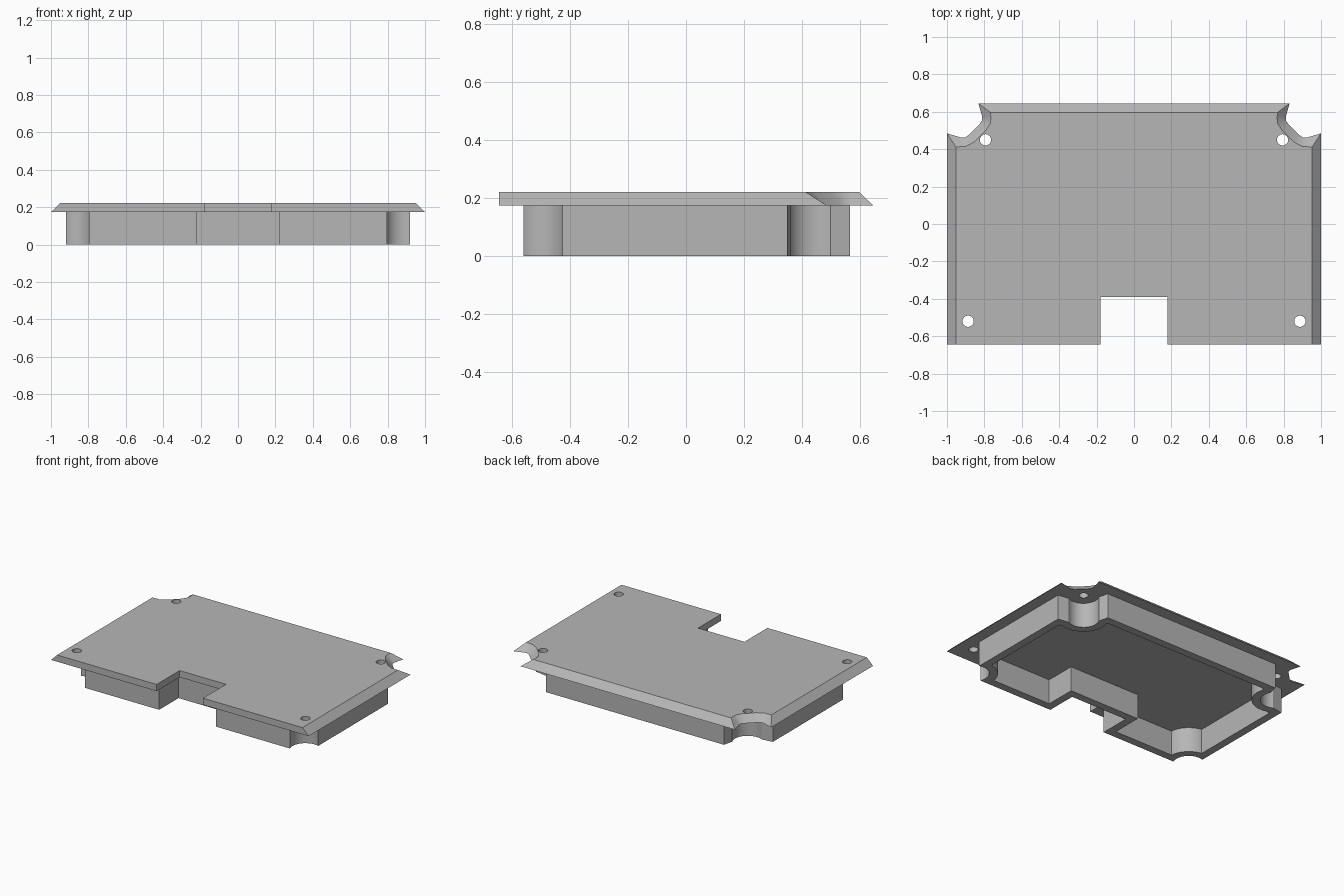
import bpy
import bmesh
from math import acos, asin, cos, sin, pi, radians

cube = bpy.data.objects.get("Cube")
if cube:
    bpy.data.objects.remove(cube, do_unlink=True)

PLATE_LOW, PLATE_TOP = 0.174, 0.221
BEVEL = 0.048
FRONT_HOLE, BACK_HOLE = (0.887, -0.52), (0.794, 0.45)

grey = bpy.data.materials.new("mid grey")
grey.use_nodes = True
colour = (0.47, 0.47, 0.47, 1)
grey.diffuse_color = colour
grey.node_tree.nodes["Principled BSDF"].inputs["Base Color"].default_value = colour


def mirrored(half):
    """Close a left-side outline with its mirror image."""
    return half + [(-x, y) for x, y in reversed(half)]


def arc(centre, radius, start, end, steps=18):
    angles = [start + (end - start) * i / steps for i in range(steps + 1)]
    return [(centre[0] + radius * cos(a), centre[1] + radius * sin(a)) for a in angles]


def make_object(name, bm):
    bmesh.ops.recalc_face_normals(bm, faces=bm.faces)
    mesh = bpy.data.meshes.new(name)
    bm.to_mesh(mesh)
    bm.free()
    mesh.materials.append(grey)
    obj = bpy.data.objects.new(name, mesh)
    bpy.context.collection.objects.link(obj)
    return obj


def select_only(obj):
    bpy.ops.object.select_all(action='DESELECT')
    obj.select_set(True)
    bpy.context.view_layer.objects.active = obj


def add_loop(bm, outline, z):
    return [bm.verts.new((x, y, z)) for x, y in outline]


def bridge(bm, a, b):
    for i in range(len(a)):
        j = (i + 1) % len(a)
        bm.faces.new((a[i], a[j], b[j], b[i]))


# Cover plate: notched front, sloped sides and back, flared back corner cutouts
def plate_outline(inset, corner):
    front = [(0.18, -0.39), (0.18, -0.645), (1 - inset, -0.645)]
    return mirrored(front + corner)


low_corner = [(1, 0.485), (0.925, 0.462), (0.905, 0.462), (0.885, 0.475),
              (0.825, 0.535), (0.812, 0.553), (0.812, 0.575), (0.832, 0.645)]
top_corner = [(0.952, 0.412), (0.935, 0.413), (0.9, 0.414), (0.853, 0.44),
              (0.791, 0.502), (0.767, 0.54), (0.765, 0.57), (0.768, 0.597)]
bm = bmesh.new()
low = add_loop(bm, plate_outline(0, low_corner), PLATE_LOW)
top = add_loop(bm, plate_outline(BEVEL, top_corner), PLATE_TOP)
bridge(bm, low, top)
bm.faces.new(low)
bm.faces.new(top)
plate = make_object("cover_plate", bm)

# Screw holes
bm = bmesh.new()
for x, y in (FRONT_HOLE, BACK_HOLE):
    for side in (-1, 1):
        made = bmesh.ops.create_cone(bm, cap_ends=True, segments=32, radius1=0.03,
                                     radius2=0.03, depth=0.3)
        bmesh.ops.translate(bm, verts=made["verts"], vec=(side * x, y, PLATE_TOP))
cutter = make_object("hole_cutter", bm)
cutter.hide_render = True
cut = plate.modifiers.new("screw_holes", 'BOOLEAN')
cut.operation = 'DIFFERENCE'
cut.solver = 'EXACT'
cut.object = cutter
select_only(plate)
bpy.ops.object.modifier_apply(modifier=cut.name)
bpy.data.objects.remove(cutter, do_unlink=True)


# Skirt wall: a closed rim that curves inward around each screw
def wall_outline(t, spread):
    x_side, y_front = 0.92 - t, -0.56 + t
    r = 0.1 + t
    cx, cy = FRONT_HOLE
    half = [(0.22 + t, -0.345 + t), (0.22 + t, y_front)]
    half += arc(FRONT_HOLE, r, pi - asin((y_front - cy) / r), acos((x_side - cx) / r))
    half.append((x_side, 0.35 - t))
    half += arc(BACK_HOLE, r, radians(-135 + spread), radians(-135 - spread))
    half.append((0.69 - t, 0.565 - t))
    return mirrored(half)


outer, inner = wall_outline(0, 74), wall_outline(0.055, 63)
bm = bmesh.new()
loops = [add_loop(bm, outline, z) for outline, z in
         ((outer, 0), (outer, PLATE_LOW + 0.01), (inner, PLATE_LOW + 0.01), (inner, 0))]
for i in range(4):
    bridge(bm, loops[i], loops[(i + 1) % 4])
wall = make_object("skirt_wall", bm)

for obj in (plate, wall):
    select_only(obj)
    bpy.ops.object.shade_smooth_by_angle(angle=radians(28))
